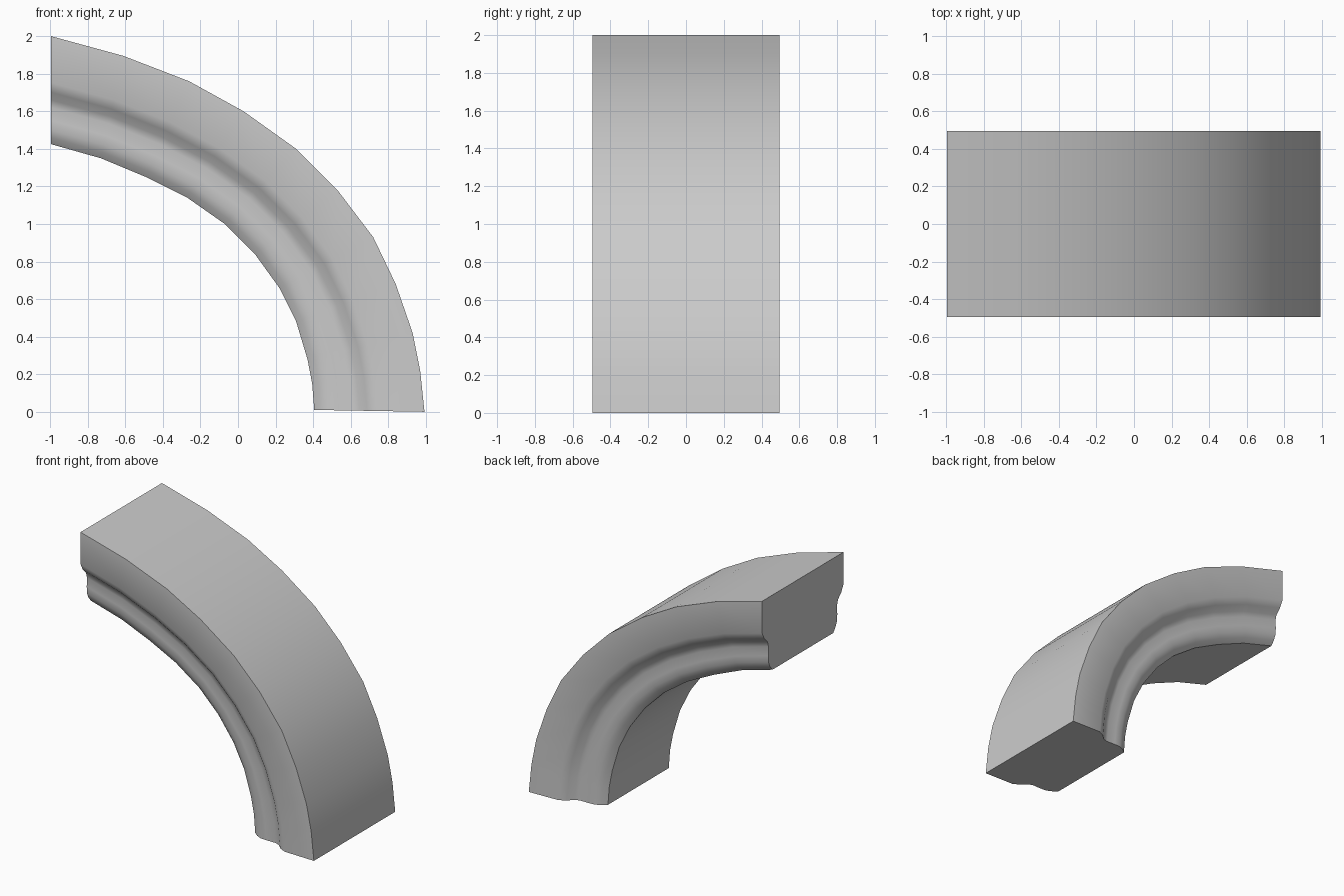
import bpy
import bmesh
from math import radians
from mathutils import Vector

cube = bpy.data.objects.get("Cube")
if cube:
    bpy.data.objects.remove(cube, do_unlink=True)

# Plain stone grey
grey = bpy.data.materials.new("stone_grey")
grey.use_nodes = True
colour = (0.6, 0.6, 0.6, 1)
grey.diffuse_color = colour
grey.node_tree.nodes["Principled BSDF"].inputs["Base Color"].default_value = colour

# Outer and inner curves of the arch, (x, z), from crown to foot
outer = [(-.995, 2), (-.61, 1.895), (-.26, 1.76), (.03, 1.6), (.31, 1.4), (.53, 1.18),
         (.72, .93), (.84, .68), (.93, .42), (.97, .22), (.993, 0)]
inner = [(-.995, 1.425), (-.73, 1.35), (-.49, 1.25), (-.27, 1.14), (-.07, 1), (.09, .84),
         (.22, .66), (.31, .48), (.37, .28), (.395, .15), (.406, .01)]

# Moulded side: (fraction from outer to inner curve, half width)
moulding = [(0, .495), (.43, .495), (.52, .468), (.59, .428), (.66, .417),
            (.78, .42), (.87, .417), (.94, .398), (1, .37)]
section = [(t, -w) for t, w in moulding] + [(t, w) for t, w in reversed(moulding)]

# Sweep the section along the two curves
bm = bmesh.new()
rings = []
for o, i in zip(outer, inner):
    o, i = Vector((o[0], 0, o[1])), Vector((i[0], 0, i[1]))
    rings.append([bm.verts.new(o.lerp(i, t) + Vector((0, y, 0))) for t, y in section])
count = len(section)
for a, b in zip(rings, rings[1:]):
    for k in range(count):
        n = (k + 1) % count
        bm.faces.new((a[k], a[n], b[n], b[k]))

# Flat ends at crown and foot
bm.faces.new(rings[0])
bm.faces.new(rings[-1])
bmesh.ops.recalc_face_normals(bm, faces=bm.faces)

mesh = bpy.data.meshes.new("arch_segment")
bm.to_mesh(mesh)
bm.free()
mesh.materials.append(grey)
arch = bpy.data.objects.new("arch_segment", mesh)
bpy.context.collection.objects.link(arch)

bpy.ops.object.select_all(action="DESELECT")
arch.select_set(True)
bpy.context.view_layer.objects.active = arch
bpy.ops.object.shade_smooth_by_angle(angle=radians(40))
